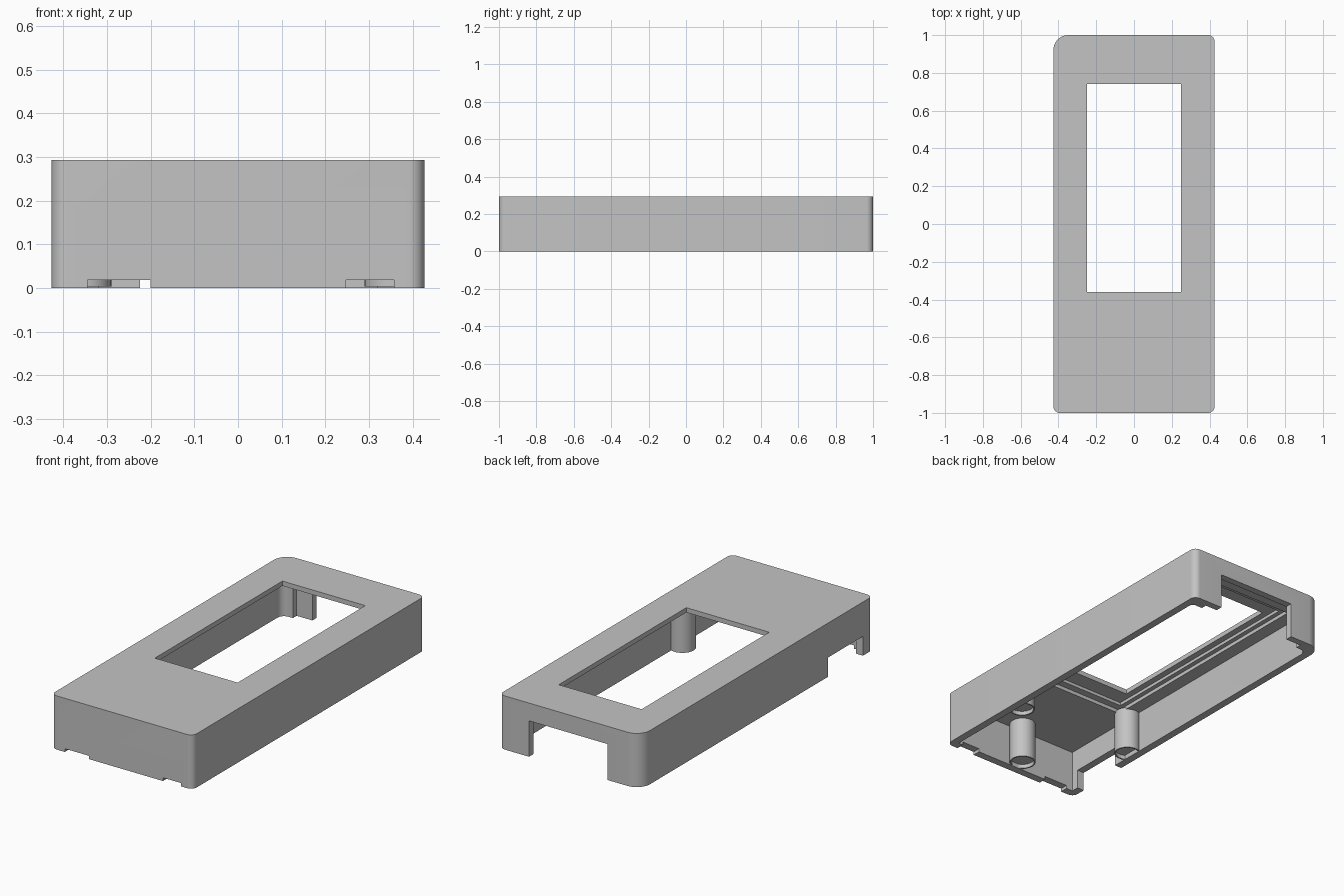
import bpy, bmesh, math

cube = bpy.data.objects.get("Cube")
if cube:
    bpy.data.objects.remove(cube, do_unlink=True)

grey = bpy.data.materials.new("light_grey")
grey.use_nodes = True
colour = (0.55, 0.55, 0.55, 1)
grey.diffuse_color = colour
grey.node_tree.nodes["Principled BSDF"].inputs["Base Color"].default_value = colour


def finish(bm, name):
    bmesh.ops.recalc_face_normals(bm, faces=bm.faces)
    mesh = bpy.data.meshes.new(name)
    bm.to_mesh(mesh)
    bm.free()
    mesh.materials.append(grey)
    ob = bpy.data.objects.new(name, mesh)
    bpy.context.collection.objects.link(ob)
    return ob


def slab(name, x, y, z, radii=(0, 0, 0, 0)):
    """Upright block; corner radii run counter-clockwise from front -x."""
    corners = [(x[0], y[0], 1, 1), (x[1], y[0], -1, 1),
               (x[1], y[1], -1, -1), (x[0], y[1], 1, -1)]
    outline = []
    for i, ((cx, cy, sx, sy), r) in enumerate(zip(corners, radii)):
        steps = 12 if r else 0
        for k in range(steps + 1):
            a = math.pi + math.pi / 2 * (i + k / max(steps, 1))
            outline.append((cx + r * (sx + math.cos(a)) if r else cx,
                            cy + r * (sy + math.sin(a)) if r else cy))
    bm = bmesh.new()
    face = bm.faces.new([bm.verts.new((px, py, z[0])) for px, py in outline])
    top = bmesh.ops.extrude_face_region(bm, geom=[face])["geom"]
    bmesh.ops.translate(bm, vec=(0, 0, z[1] - z[0]),
                        verts=[v for v in top if isinstance(v, bmesh.types.BMVert)])
    return finish(bm, name)


def cut(target, *args):
    cutter = slab("cutter", *args)
    cutter.hide_render = True
    mod = target.modifiers.new("cut", "BOOLEAN")
    mod.operation, mod.solver, mod.object = "DIFFERENCE", "EXACT", cutter
    bpy.context.view_layer.objects.active = target
    bpy.ops.object.modifier_apply(modifier=mod.name)
    bpy.data.objects.remove(cutter, do_unlink=True)


def smooth(ob):
    bpy.ops.object.select_all(action="DESELECT")
    ob.select_set(True)
    bpy.context.view_layer.objects.active = ob
    bpy.ops.object.shade_smooth_by_angle(angle=math.radians(30))


def post(name, x, y, r=0.067, rim=0.007, low=0.003, high=0.24):
    """Round pillar with a shallow recess in its lower end."""
    profile = [(0, high), (r, high), (r, low), (r - rim, low),
               (r - rim, low + 0.022), (0, low + 0.022)]
    bm = bmesh.new()
    verts = [bm.verts.new((px, 0, pz)) for px, pz in profile]
    edges = [bm.edges.new(pair) for pair in zip(verts, verts[1:])]
    bmesh.ops.spin(bm, geom=verts + edges, cent=(0, 0, 0), axis=(0, 0, 1),
                   angle=math.tau, steps=40)
    bmesh.ops.remove_doubles(bm, verts=bm.verts, dist=0.0001)
    bmesh.ops.translate(bm, verts=bm.verts, vec=(x, y, 0))
    smooth(finish(bm, name))


# Outer shell with one larger back corner
shell = slab("case_shell", (-0.427, 0.427), (-1, 1), (0, 0.293),
             (0.035, 0.035, 0.035, 0.08))
# Main cavity, open below
cut(shell, (-0.385, 0.385), (-0.957, 0.93), (-0.1, 0.23), (0, 0, 0.02, 0.04))
# Thinner back wall pocket
cut(shell, (-0.32, 0.32), (0.9, 0.962), (-0.1, 0.23))
# Stepped recess under the window, then the window
cut(shell, (-0.31, 0.31), (-0.49, 0.87), (0.2, 0.25))
cut(shell, (-0.285, 0.285), (-0.45, 0.83), (0.22, 0.267))
cut(shell, (-0.25, 0.25), (-0.36, 0.74), (0.24, 0.4))
# Back opening
cut(shell, (-0.225, 0.247), (0.9, 1.1), (-0.1, 0.196))
# Side port
cut(shell, (-0.5, -0.36), (-0.915, -0.612), (-0.1, 0.105))
# Shallow front notches
for x in ((-0.345, -0.2), (0.247, 0.357)):
    cut(shell, x, (-1.1, -0.94), (-0.1, 0.018))
smooth(shell)

# Screw posts
post("front_post", 0, -0.9)
for name, side in (("left_post", 1), ("right_post", -1)):
    post(name, side * 0.357, -0.48)
